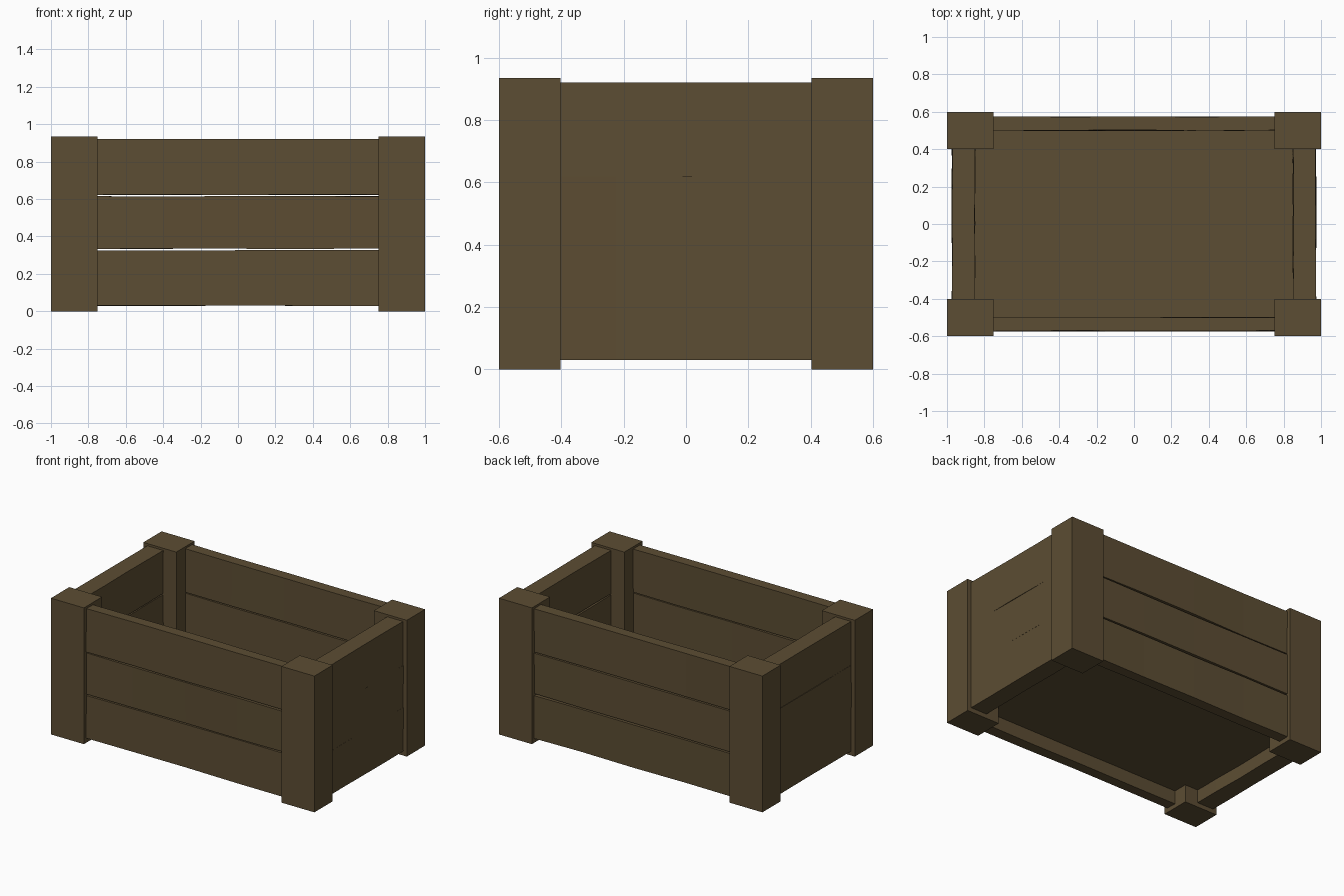
import bpy
import bmesh
import random
from mathutils import Vector

random.seed(4)

default = bpy.data.objects.get("Cube")
if default:
    bpy.data.objects.remove(default)

wood = bpy.data.materials.new("dark wood")
wood.use_nodes = True
WOOD = (0.107, 0.074, 0.033, 1)
wood.diffuse_color = WOOD
wood.node_tree.nodes["Principled BSDF"].inputs["Base Color"].default_value = WOOD


def box(name, low, high, cuts_axis=None, wobble=(0, 0, 0)):
    """Box between two corners, optionally split along an axis and roughened."""
    low, high = Vector(low), Vector(high)
    bm = bmesh.new()
    bmesh.ops.create_cube(bm, size=1)
    size, mid = high - low, (low + high) / 2
    for v in bm.verts:
        v.co = Vector(c * s for c, s in zip(v.co, size)) + mid
    if cuts_axis is not None:
        along = [e for e in bm.edges
                 if abs((e.verts[0].co - e.verts[1].co)[cuts_axis]) > size[cuts_axis] / 2]
        bmesh.ops.subdivide_edges(bm, edges=along, cuts=3, use_grid_fill=True)
    for v in bm.verts:
        v.co += Vector(random.uniform(-w, w) for w in wobble)
    bmesh.ops.recalc_face_normals(bm, faces=bm.faces)
    mesh = bpy.data.meshes.new(name)
    bm.to_mesh(mesh)
    bm.free()
    mesh.materials.append(wood)
    obj = bpy.data.objects.new(name, mesh)
    bpy.context.collection.objects.link(obj)
    return obj


def span(a, b):
    return min(a, b), max(a, b)


# Corner posts
for sx, side in ((1, "left"), (-1, "right")):
    for sy, end in ((-1, "front"), (1, "back")):
        x0, x1 = span(sx * 0.75, sx)
        y0, y1 = span(sy * 0.402, sy * 0.6)
        box(f"{end}_{side}_post", (x0, y0, 0), (x1, y1, 0.935))

# Three rough planks on each wall
rows = (("bottom", 0.03, 0.325), ("middle", 0.335, 0.614), ("top", 0.623, 0.92))
for row, z0, z1 in rows:
    for sy, wall in ((-1, "front"), (1, "back")):
        y0, y1 = span(sy * 0.5, sy * 0.573)
        box(f"{wall}_{row}_plank", (-0.8, y0, z0), (0.8, y1, z1),
            0, (0, 0.003, 0.002))
    for sx, wall in ((1, "left"), (-1, "right")):
        x0, x1 = span(sx * 0.85, sx * 0.973)
        plank = box(f"{wall}_{row}_plank", (x0, -0.45, z0), (x1, 0.45, z1),
                    1, (0.003, 0, 0))
        # Outer edges close up against the next plank
        for v in plank.data.vertices:
            if abs(v.co.x) > 0.9:
                if row != "bottom" and v.co.z < z0 + 0.01:
                    v.co.z -= 0.005
                elif row != "top" and v.co.z > z1 - 0.01:
                    v.co.z += 0.005

# Floor board, raised above the bottom edge
box("floor", (-0.87, -0.52, 0.12), (0.87, 0.52, 0.18))
